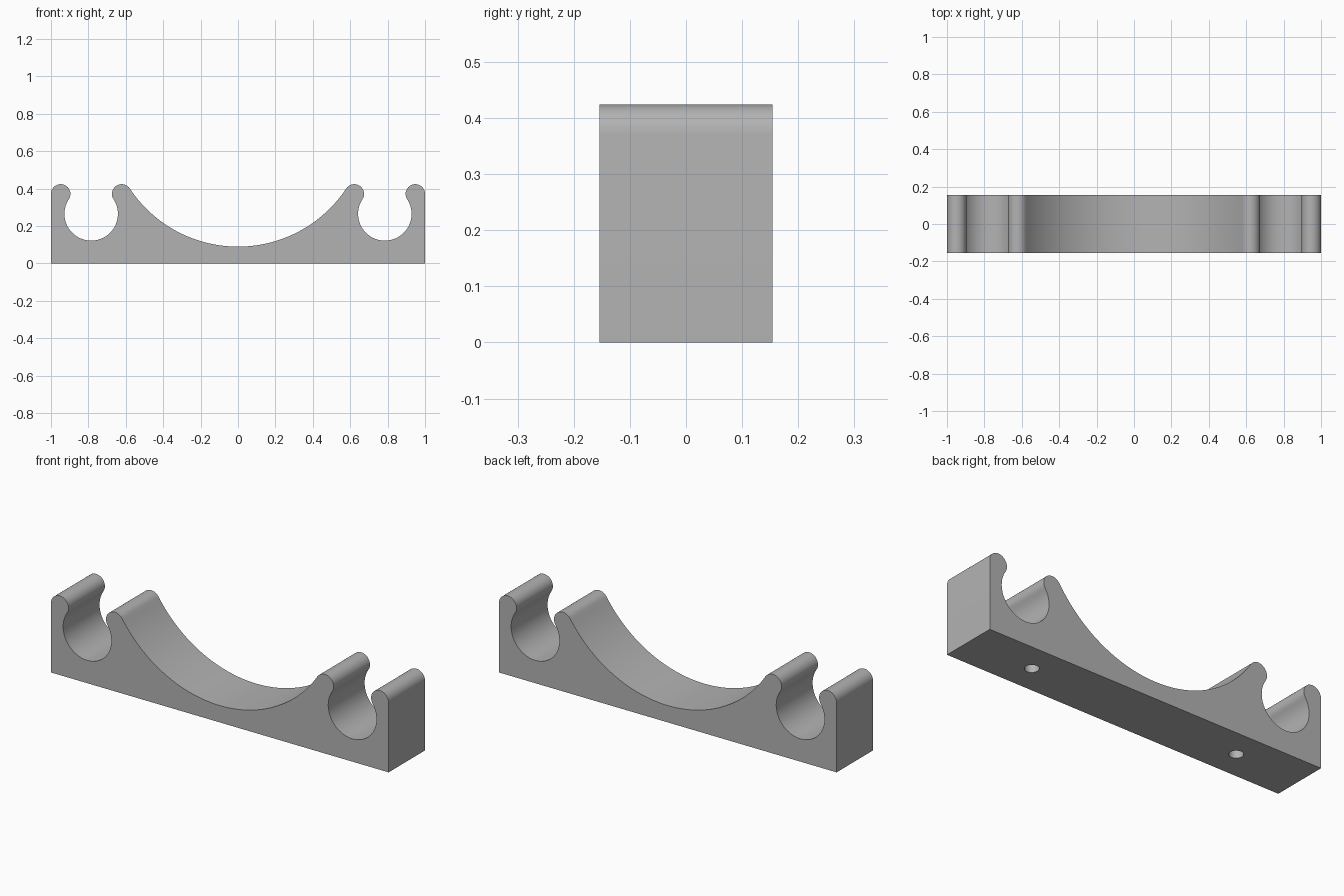
import bpy, bmesh, math

if "Cube" in bpy.data.objects:
    bpy.data.objects.remove(bpy.data.objects["Cube"])

HALF_DEPTH = 0.154
KNOB_R, KNOB_Z = 0.052, 0.372
POCKET = (0.785, 0.265, 0.143)
CRADLE = (0.0, 0.784, 0.694)
INNER = (0.622, KNOB_Z, KNOB_R)
OUTER = (0.948, KNOB_Z, KNOB_R)


def arc(circle, a0, a1, n):
    """Points along a circle (x, z, r) from angle a0 to a1 in degrees."""
    x, z, r = circle
    return [(x + r * math.cos(math.radians(a0 + (a1 - a0) * i / n)),
             z + r * math.sin(math.radians(a0 + (a1 - a0) * i / n))) for i in range(n + 1)]


def bearing(a, b):
    return math.degrees(math.atan2(b[1] - a[1], b[0] - a[0]))


grey = bpy.data.materials.new("plain grey")
grey.diffuse_color = (0.45, 0.45, 0.45, 1)
grey.use_nodes = True
grey.node_tree.nodes["Principled BSDF"].inputs["Base Color"].default_value = grey.diffuse_color

# Half profile: tangent arcs from the cradle bottom out to the end wall
t = bearing(CRADLE, INNER)
p = bearing(POCKET, OUTER)
half = arc(CRADLE, -90, t, 28)
half += arc(INNER, t + 180, -p, 18)[1:]
half += arc(POCKET, 180 - p, 360 + p, 36)[1:]
half += arc(OUTER, 180 + p, 0, 20)[1:]
half.append((1.0, 0.0))
profile = half + [(-x, z) for x, z in reversed(half[1:])]

# Bracket body: profile extruded along y
bm = bmesh.new()
face = bm.faces.new([bm.verts.new((x, -HALF_DEPTH, z)) for x, z in profile])
ext = bmesh.ops.extrude_face_region(bm, geom=[face])
bmesh.ops.translate(bm, vec=(0, 2 * HALF_DEPTH, 0),
                    verts=[v for v in ext["geom"] if isinstance(v, bmesh.types.BMVert)])
bmesh.ops.recalc_face_normals(bm, faces=bm.faces)
mesh = bpy.data.meshes.new("bracket")
bm.to_mesh(mesh)
bm.free()
mesh.materials.append(grey)
bracket = bpy.data.objects.new("bracket", mesh)
bpy.context.collection.objects.link(bracket)

# Blind screw holes in the underside
for side in (-1, 1):
    bpy.ops.mesh.primitive_cylinder_add(vertices=32, radius=0.035, depth=0.32,
                                        location=(side * 0.617, 0, 0))
    cutter = bpy.context.object
    cutter.name = "screw_hole_cutter"
    cutter.hide_render = True
    cutter.data.materials.append(grey)
    mod = bracket.modifiers.new("screw_hole", 'BOOLEAN')
    mod.operation, mod.solver, mod.object = 'DIFFERENCE', 'EXACT', cutter
    bpy.ops.object.select_all(action='DESELECT')
    bpy.context.view_layer.objects.active = bracket
    bracket.select_set(True)
    bpy.ops.object.modifier_apply(modifier=mod.name)
    bpy.data.objects.remove(cutter)

bpy.ops.object.shade_smooth_by_angle(angle=math.radians(30))
